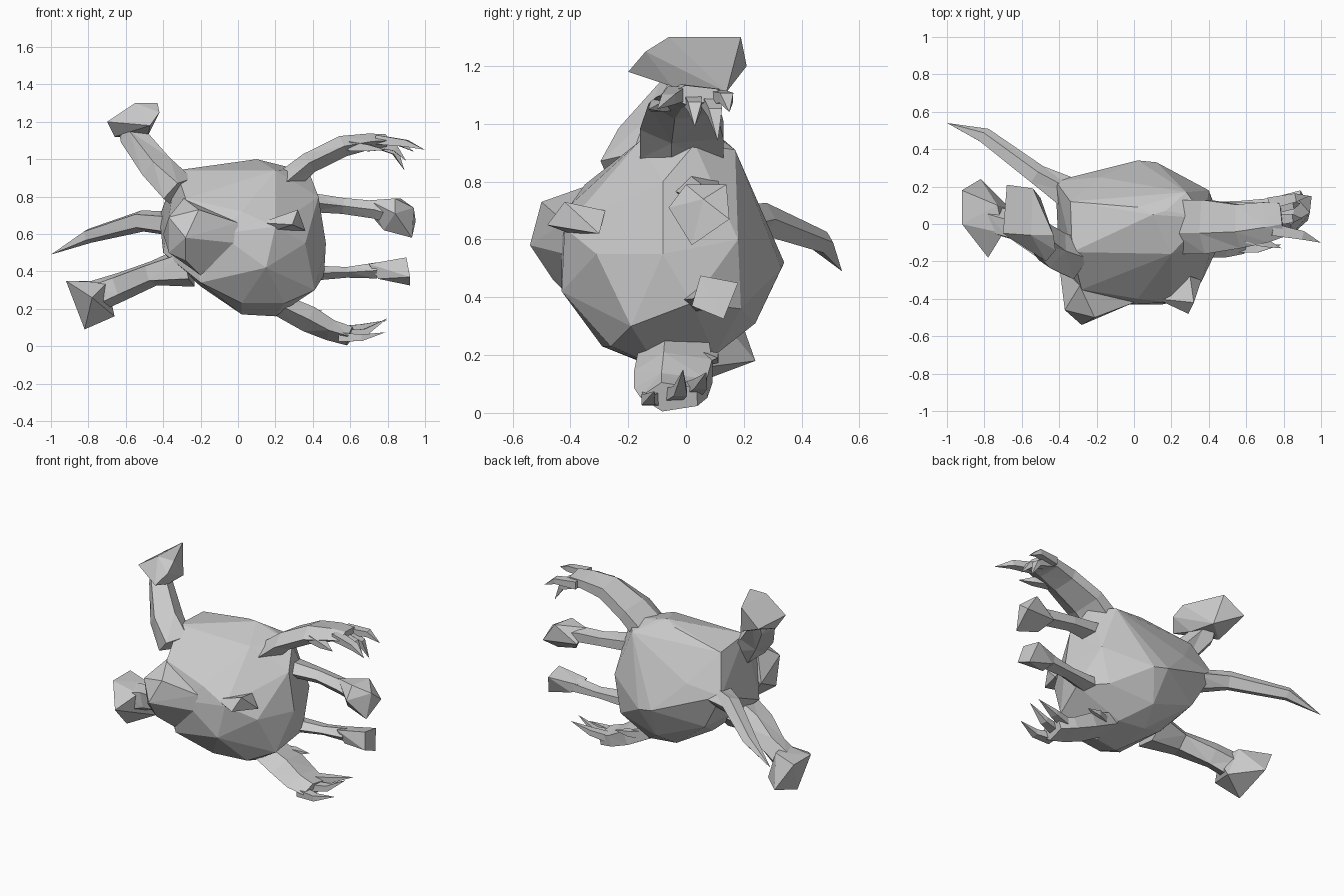
import bpy, bmesh, math
from mathutils import Vector


def finish(name, bm):
    bmesh.ops.recalc_face_normals(bm, faces=bm.faces)
    me = bpy.data.meshes.new(name)
    bm.to_mesh(me)
    bm.free()
    ob = bpy.data.objects.new(name, me)
    bpy.context.collection.objects.link(ob)


def hull(name, pts):
    """Faceted lump spanning a few corner points."""
    bm = bmesh.new()
    vs = [bm.verts.new(p) for p in pts]
    res = bmesh.ops.convex_hull(bm, input=vs)
    bmesh.ops.delete(bm, geom=list({g for g in res["geom_interior"]
                     if isinstance(g, bmesh.types.BMVert)}), context='VERTS')
    finish(name, bm)


def limb(name, rings, sides=5):
    """Faceted tube; each ring is x, y, z, half width, half thickness."""
    bm = bmesh.new()
    c = [Vector(r[:3]) for r in rings]
    loops = []
    for i, r in enumerate(rings):
        d = (c[min(i + 1, len(c) - 1)] - c[max(i - 1, 0)]).normalized()
        side = Vector((0, 0, 1)).cross(d).normalized()
        up = d.cross(side)
        loops.append([bm.verts.new(c[i] + side * r[3] * math.cos(a) + up * r[4] * math.sin(a))
                      for a in (math.tau * (k + 0.5) / sides for k in range(sides))])
    for a, b in zip(loops, loops[1:]):
        for k in range(sides):
            j = (k + 1) % sides
            bm.faces.new((a[k], a[j], b[j], b[k]))
    bm.faces.new(loops[0])
    bm.faces.new(loops[-1])
    bmesh.ops.remove_doubles(bm, verts=bm.verts, dist=0.003)
    bmesh.ops.triangulate(bm, faces=bm.faces)
    finish(name, bm)


# round faceted body
hull("body", [
    (0.02, 0.09, 0.98), (0.10, 0.05, 1.0), (0.17, 0.07, 0.98), (-0.10, -0.15, 0.94),
    (0.20, -0.16, 0.94), (-0.33, -0.15, 0.94), (-0.34, 0.12, 0.92), (0.28, 0.17, 0.91),
    (0.38, 0.03, 0.93), (-0.18, 0.25, 0.72), (-0.42, 0.23, 0.69), (-0.28, -0.35, 0.79),
    (0.02, -0.40, 0.72), (0.20, -0.42, 0.64), (0.15, -0.43, 0.42), (-0.10, -0.43, 0.60),
    (-0.20, -0.37, 0.34), (0.02, -0.29, 0.23), (0.25, -0.26, 0.23), (0.41, -0.19, 0.30),
    (0.36, -0.31, 0.55), (0.47, -0.08, 0.55), (0.46, 0.02, 0.38), (0.43, -0.08, 0.80),
    (0.40, 0.18, 0.60), (0.35, 0.19, 0.36), (0.02, 0.34, 0.52), (0.12, 0.33, 0.50),
    (0.05, 0.24, 0.31), (-0.28, 0.20, 0.44), (-0.40, -0.20, 0.50), (0.02, -0.14, 0.17),
    (0.20, -0.10, 0.16), (0.20, 0.10, 0.20), (0.0, 0.10, 0.22), (-0.20, 0.0, 0.32)])

# lumps on the front
hull("front_snout", [
    (-0.37, -0.46, 0.69), (-0.28, -0.54, 0.58), (-0.21, -0.50, 0.73), (-0.29, -0.33, 0.79),
    (-0.37, -0.42, 0.50), (-0.13, -0.47, 0.60), (-0.40, -0.22, 0.60), (-0.20, -0.38, 0.38),
    (-0.28, -0.46, 0.46), (0.0, -0.42, 0.66), (0.0, -0.42, 0.55)])
hull("front_horn", [
    (0.12, -0.40, 0.66), (0.32, -0.42, 0.73), (0.29, -0.48, 0.65),
    (0.36, -0.30, 0.62), (0.20, -0.40, 0.62), (0.30, -0.28, 0.70)])

# tail
limb("tail", [(-0.32, 0.14, 0.65, 0.10, 0.07), (-0.52, 0.26, 0.67, 0.06, 0.06),
              (-0.80, 0.47, 0.59, 0.045, 0.04), (-1.0, 0.54, 0.49, 0, 0)])

# legs and feet on the left
limb("upper_leg", [(-0.32, -0.19, 0.83, 0.12, 0.10), (-0.43, -0.14, 0.95, 0.11, 0.085),
                   (-0.56, -0.02, 1.12, 0.075, 0.075), (-0.57, 0.0, 1.18, 0.07, 0.07)])
hull("upper_foot", [
    (-0.70, -0.05, 1.20), (-0.66, 0.0, 1.12), (-0.68, 0.21, 1.20), (-0.54, 0.19, 1.30),
    (-0.55, -0.06, 1.30), (-0.43, -0.06, 1.30), (-0.42, -0.14, 1.25), (-0.47, -0.20, 1.18),
    (-0.48, -0.05, 1.13), (-0.50, 0.14, 1.11)])
limb("lower_leg", [(-0.26, -0.15, 0.43, 0.15, 0.12), (-0.46, -0.12, 0.39, 0.10, 0.07),
                   (-0.63, -0.02, 0.32, 0.08, 0.08), (-0.76, 0.02, 0.27, 0.08, 0.09)])
hull("lower_foot", [
    (-0.92, 0.18, 0.35), (-0.92, 0.0, 0.35), (-0.78, -0.18, 0.26), (-0.82, 0.24, 0.18),
    (-0.82, 0.0, 0.09), (-0.70, -0.05, 0.34), (-0.66, 0.08, 0.16), (-0.73, 0.10, 0.35)])

# upper arm with drooping fingers
limb("upper_arm", [(0.26, 0.0, 0.88, 0.16, 0.07), (0.38, 0.0, 0.98, 0.16, 0.06),
                   (0.56, 0.0, 1.07, 0.13, 0.06), (0.70, 0.02, 1.095, 0.12, 0.045),
                   (0.79, 0.03, 1.10, 0.10, 0.035)])
upper_tips = [((0.74, -0.03, 1.105), (0.90, -0.06, 1.085), (1.0, -0.10, 1.05)),
              ((0.72, 0.02, 1.09), (0.84, 0.03, 1.06), (0.90, 0.03, 0.99)),
              ((0.72, 0.08, 1.09), (0.84, 0.10, 1.04), (0.89, 0.11, 0.94)),
              ((0.72, 0.11, 1.09), (0.86, 0.14, 1.09), (0.94, 0.15, 1.04)),
              ((0.60, -0.07, 1.07), (0.70, -0.10, 1.06), (0.79, -0.13, 1.05))]
# lower arm with upturned fingers
limb("lower_arm", [(0.18, -0.03, 0.24, 0.13, 0.06), (0.38, -0.03, 0.145, 0.15, 0.075),
                   (0.50, -0.04, 0.085, 0.14, 0.06), (0.60, -0.05, 0.055, 0.11, 0.055)])
lower_tips = [((0.54, -0.12, 0.05), (0.66, -0.13, 0.045), (0.79, -0.11, 0.075)),
              ((0.54, -0.05, 0.06), (0.68, -0.02, 0.075), (0.80, -0.01, 0.15)),
              ((0.52, 0.02, 0.08), (0.66, 0.05, 0.10), (0.80, 0.07, 0.14)),
              ((0.28, 0.05, 0.19), (0.36, 0.09, 0.19), (0.45, 0.11, 0.19))]
for label, tips in (("upper", upper_tips), ("lower", lower_tips)):
    for n, (a, b, c) in enumerate(tips, 1):
        limb(f"{label}_finger_{n}", [(*a, 0.045, 0.035), (*b, 0.033, 0.025), (*c, 0, 0)], 4)

# middle limbs on the right
limb("middle_upper_limb", [(0.37, 0.04, 0.77, 0.09, 0.055), (0.56, 0.07, 0.75, 0.06, 0.045),
                           (0.73, 0.06, 0.73, 0.06, 0.05), (0.80, 0.06, 0.71, 0.06, 0.05)])
hull("middle_upper_hand", [
    (0.70, 0.05, 0.78), (0.87, 0.14, 0.79), (0.84, 0.0, 0.79), (0.94, 0.06, 0.74),
    (0.95, 0.15, 0.67), (0.93, 0.02, 0.58), (0.78, 0.04, 0.62), (0.72, 0.12, 0.69),
    (0.84, -0.06, 0.71)])
limb("middle_lower_limb", [(0.36, 0.05, 0.39, 0.08, 0.045), (0.58, 0.08, 0.395, 0.055, 0.03),
                           (0.74, 0.09, 0.405, 0.06, 0.045)])
hull("middle_lower_hand", [
    (0.70, 0.04, 0.44), (0.70, 0.13, 0.43), (0.90, 0.05, 0.475), (0.89, 0.18, 0.45),
    (0.92, 0.02, 0.37), (0.92, 0.13, 0.325), (0.75, 0.05, 0.36), (0.75, 0.14, 0.37)])
